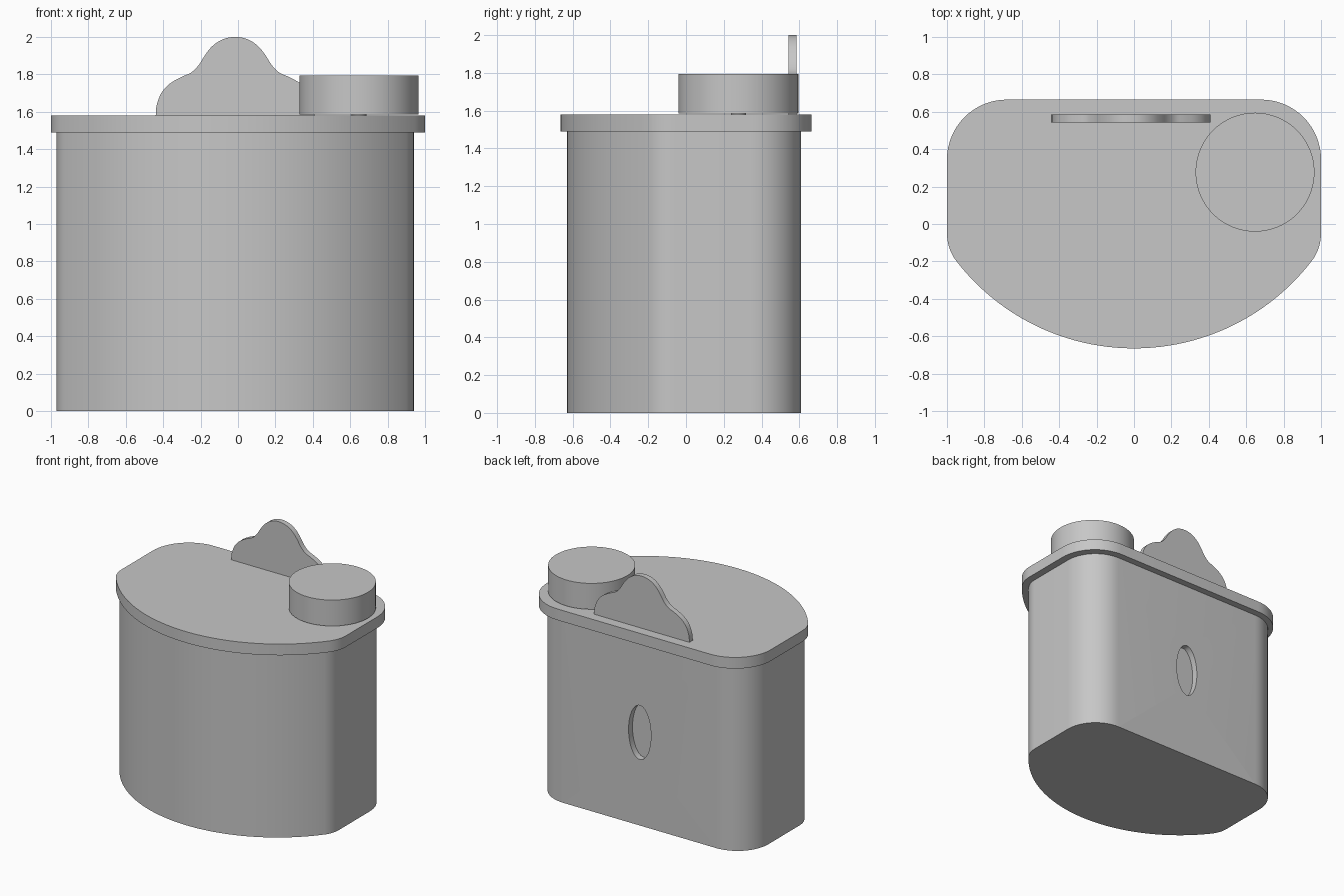
import bpy, bmesh, math
from mathutils import Matrix

cube = bpy.data.objects.get("Cube")
if cube:
    bpy.data.objects.remove(cube, do_unlink=True)

grey = bpy.data.materials.new("plain grey")
grey.use_nodes = True
colour = (0.57, 0.57, 0.57, 1)
grey.diffuse_color = colour
grey.node_tree.nodes["Principled BSDF"].inputs["Base Color"].default_value = colour


def arc(cx, cy, r, start, end, n):
    """Points on an arc, angles in radians."""
    angles = [start + (end - start) * i / n for i in range(n + 1)]
    return [(cx + r * math.cos(a), cy + r * math.sin(a)) for a in angles]


def prism(name, outline, low, high, matrix=Matrix(), angle=30):
    """Extrude a closed 2D outline from low to high."""
    bm = bmesh.new()
    face = bm.faces.new([bm.verts.new((x, y, low)) for x, y in outline])
    ext = bmesh.ops.extrude_face_region(bm, geom=[face])
    verts = [v for v in ext["geom"] if isinstance(v, bmesh.types.BMVert)]
    bmesh.ops.translate(bm, vec=(0, 0, high - low), verts=verts)
    bm.transform(matrix)
    bmesh.ops.recalc_face_normals(bm, faces=bm.faces)
    mesh = bpy.data.meshes.new(name)
    bm.to_mesh(mesh)
    bm.free()
    mesh.materials.append(grey)
    obj = bpy.data.objects.new(name, mesh)
    bpy.context.collection.objects.link(obj)
    smooth(obj, angle)
    return obj


def smooth(obj, angle=30):
    bpy.ops.object.select_all(action="DESELECT")
    obj.select_set(True)
    bpy.context.view_layer.objects.active = obj
    bpy.ops.object.shade_smooth_by_angle(angle=math.radians(angle))


def tank_outline(inset, dx=0, dy=0):
    """Flat back, rounded corners and a bowed front, mirrored in x."""
    bow_r, bow_y = 1.2, 0.535
    fil_r, fil_x, fil_y = 0.245, 0.755, -0.05
    turn = math.atan2(fil_y - bow_y, fil_x)
    half = arc(0, bow_y, bow_r - inset, -math.pi / 2, turn, 24)
    half += arc(fil_x, fil_y, fil_r - inset, turn, 0, 8)[1:]
    half += arc(0.68, 0.345, 0.32 - inset, 0, math.pi / 2, 16)
    mirrored = [(-x, y) for x, y in reversed(half[1:])]
    return [(x + dx, y + dy) for x, y in half + mirrored]


# Body, with a shallow oval recess in the back wall
body = prism("tank_body", tank_outline(0.045, -0.015, -0.01), 0, 1.5)
upright = Matrix.Rotation(math.pi / 2, 4, "X")
oval = [(x * 0.1 - 0.015, y * 0.218 + 0.75)
        for x, y in arc(0, 0, 1, 0, 2 * math.pi, 48)[:-1]]
cutter = prism("recess_cutter", oval, -0.7, -0.56, upright)
cutter.hide_render = True
cut = body.modifiers.new("recess", "BOOLEAN")
cut.operation = "DIFFERENCE"
cut.solver = "EXACT"
cut.object = cutter
bpy.ops.object.select_all(action="DESELECT")
body.select_set(True)
bpy.context.view_layer.objects.active = body
bpy.ops.object.modifier_apply(modifier=cut.name)
bpy.data.objects.remove(cutter, do_unlink=True)
smooth(body)

# Overhanging lid
prism("lid", tank_outline(0), 1.49, 1.58)

# Round cap on a short pin
circle = arc(0.647, 0.277, 0.318, 0, 2 * math.pi, 64)[:-1]
prism("cap", circle, 1.586, 1.795)
prism("cap_pin", arc(0.647, 0.277, 0.04, 0, 2 * math.pi, 24)[:-1], 1.57, 1.59)

# Bell-shaped tab standing near the back edge: round shoulder, hollow, round crown
keys = [(0.425, 1.578), (0.42, 1.635), (0.395, 1.70), (0.35, 1.75), (0.29, 1.785),
        (0.235, 1.81), (0.195, 1.85), (0.16, 1.905), (0.12, 1.953), (0.065, 1.988), (0, 2.0)]


def spline(points, n=4):
    """Smooth curve through the points."""
    pts = [points[0]] + points + [(-points[-2][0], points[-2][1])]
    out = []
    for a, b, c, d in zip(pts, pts[1:], pts[2:], pts[3:]):
        for i in range(n):
            t = i / n
            out.append(tuple(
                q + t * ((r - p) + t * ((2 * p - 5 * q + 4 * r - s)
                + t * (3 * (q - r) + s - p))) / 2
                for p, q, r, s in zip(a, b, c, d)))
    return out + [points[-1]]


half = spline(keys)
tab = half + [(-x, z) for x, z in reversed(half[:-1])]
prism("bell_tab", [(x - 0.015, z) for x, z in tab], -0.585, -0.542, upright)
